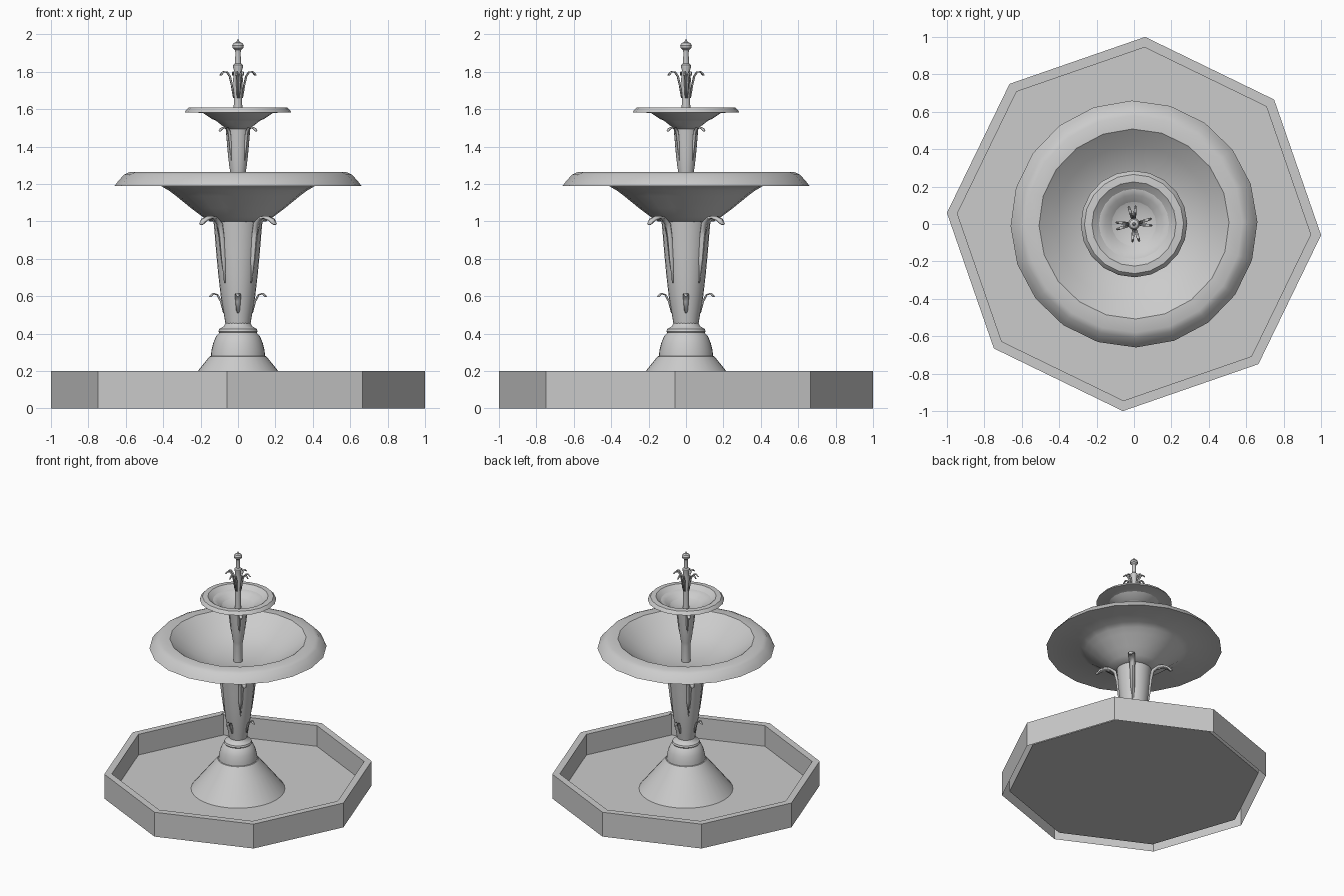
import bpy, bmesh, math

stone = bpy.data.materials.new("grey stone")
stone.diffuse_color = (0.6, 0.6, 0.6, 1)


def finish(name, bm, angle):
    bmesh.ops.remove_doubles(bm, verts=bm.verts, dist=1e-5)
    me = bpy.data.meshes.new(name)
    bm.to_mesh(me)
    bm.free()
    me.materials.append(stone)
    ob = bpy.data.objects.new(name, me)
    bpy.context.collection.objects.link(ob)
    bpy.ops.object.select_all(action='DESELECT')
    ob.select_set(True)
    bpy.context.view_layer.objects.active = ob
    bpy.ops.object.shade_smooth_by_angle(angle=math.radians(angle))
    return ob


def lathe(name, profile, sides, turn=0, angle=35):
    """Spin an (r, z) profile, listed from bottom outside to top, around z."""
    bm = bmesh.new()
    rings = []
    for r, z in profile:
        ring = []
        for i in range(sides):
            a = math.radians(turn) + math.tau * i / sides
            ring.append(bm.verts.new((r * math.cos(a), r * math.sin(a), z)))
        rings.append(ring)
    for low, high in zip(rings, rings[1:]):
        for i in range(sides):
            j = (i + 1) % sides
            bm.faces.new((low[i], low[j], high[j], high[i]))
    return finish(name, bm, angle)


def leaves(name, path, widths, turn, thick):
    """Four curled leaves following an (r, z) path, with a raised midrib."""
    bm = bmesh.new()
    for k in range(4):
        a = math.radians(turn + 90 * k)
        c, s = math.cos(a), math.sin(a)
        rows = []
        for (r, z), w in zip(path, widths):
            row = []
            for t in (-1, 0, 1):
                rr = r + (thick if t == 0 else 0)
                row.append(bm.verts.new((rr * c - t * w * s, rr * s + t * w * c, z)))
            rows.append(row)
        for p, q in zip(rows, rows[1:]):
            for i in range(2):
                bm.faces.new((p[i], p[i + 1], q[i + 1], q[i]))
    ob = finish(name, bm, 50)
    mod = ob.modifiers.new("thickness", 'SOLIDIFY')
    mod.thickness = thick
    return ob


# Eight sided pool: outer wall, rim, inner wall and floor
lathe("pool", [(1.002, 0), (1.002, 0.2), (0.946, 0.2), (0.946, 0.03), (0, 0.03)],
      8, -3.4, 30)

# Pedestal: flared foot, dome and collar
lathe("pedestal", [(0.35, 0.03), (0.215, 0.2), (0.152, 0.278), (0.145, 0.28),
                   (0.142, 0.31), (0.132, 0.35), (0.118, 0.385), (0.1, 0.405),
                   (0.105, 0.412), (0.1, 0.425), (0.075, 0.44), (0.065, 0.46)], 32)

# Main column, and the upper column as a half size repeat
shaft = [(0.065, 0.44), (0.075, 0.5), (0.092, 0.6), (0.106, 0.72),
         (0.118, 0.85), (0.126, 0.95), (0.132, 1.01)]
curl = [(0.094, 0.67), (0.112, 0.8), (0.126, 0.92), (0.142, 0.985), (0.175, 1.012),
        (0.215, 1.016), (0.25, 1.003), (0.272, 0.98)]
curl_w = [0.008, 0.016, 0.02, 0.022, 0.024, 0.024, 0.018, 0.006]


def half(points):
    return [(r * 0.5, 0.99 + z * 0.5) for r, z in points]


lathe("main_column", shaft, 24)
leaves("main_column_leaves", curl, curl_w, 45, 0.012)
lathe("upper_column", [(0.034, 1.07)] + half(shaft), 24)
leaves("upper_column_leaves", half(curl), [w * 0.5 for w in curl_w], 45, 0.006)

# Small leaves low on the main column
leaves("lower_leaves", [(0.074, 0.51), (0.09, 0.57), (0.108, 0.605), (0.128, 0.612),
                        (0.145, 0.595)], [0.008, 0.014, 0.016, 0.013, 0.004], 0, 0.006)

# Large bowl: underside, sloping rim and hollow
lathe("large_bowl", [(0.1, 0.995), (0.15, 1.0), (0.19, 1.025), (0.25, 1.07),
                     (0.33, 1.135), (0.37, 1.165), (0.41, 1.188), (0.66, 1.19),
                     (0.645, 1.21), (0.61, 1.25), (0.58, 1.263), (0.508, 1.265),
                     (0.42, 1.195), (0.32, 1.135), (0.2, 1.093), (0, 1.075)],
      20, 1, 40)

# Small bowl
lathe("small_bowl", [(0.03, 1.488), (0.06, 1.495), (0.085, 1.512), (0.12, 1.54),
                     (0.155, 1.566), (0.185, 1.58), (0.285, 1.583), (0.28, 1.592),
                     (0.265, 1.608), (0.225, 1.61), (0.185, 1.578), (0.14, 1.548),
                     (0.085, 1.525), (0, 1.515)], 20, 1, 40)

# Finial: stem, ring, neck and pointed knob
lathe("finial", [(0.025, 1.5), (0.022, 1.66), (0.026, 1.76), (0.022, 1.81),
                 (0.026, 1.822), (0.026, 1.835), (0.016, 1.845), (0.014, 1.9),
                 (0.016, 1.915), (0.029, 1.927), (0.031, 1.94), (0.024, 1.953),
                 (0.008, 1.96), (0.004, 1.97), (0, 1.978)], 16)

# Paired leaves around the finial stem
tip = [(0.022, 1.66), (0.034, 1.73), (0.045, 1.775), (0.06, 1.796),
       (0.077, 1.798), (0.092, 1.78)]
tip_w = [0.004, 0.007, 0.008, 0.008, 0.007, 0.003]
for side, turn in (("left", 17), ("right", -5)):
    leaves("finial_leaves_" + side, tip, tip_w, turn, 0.005)
